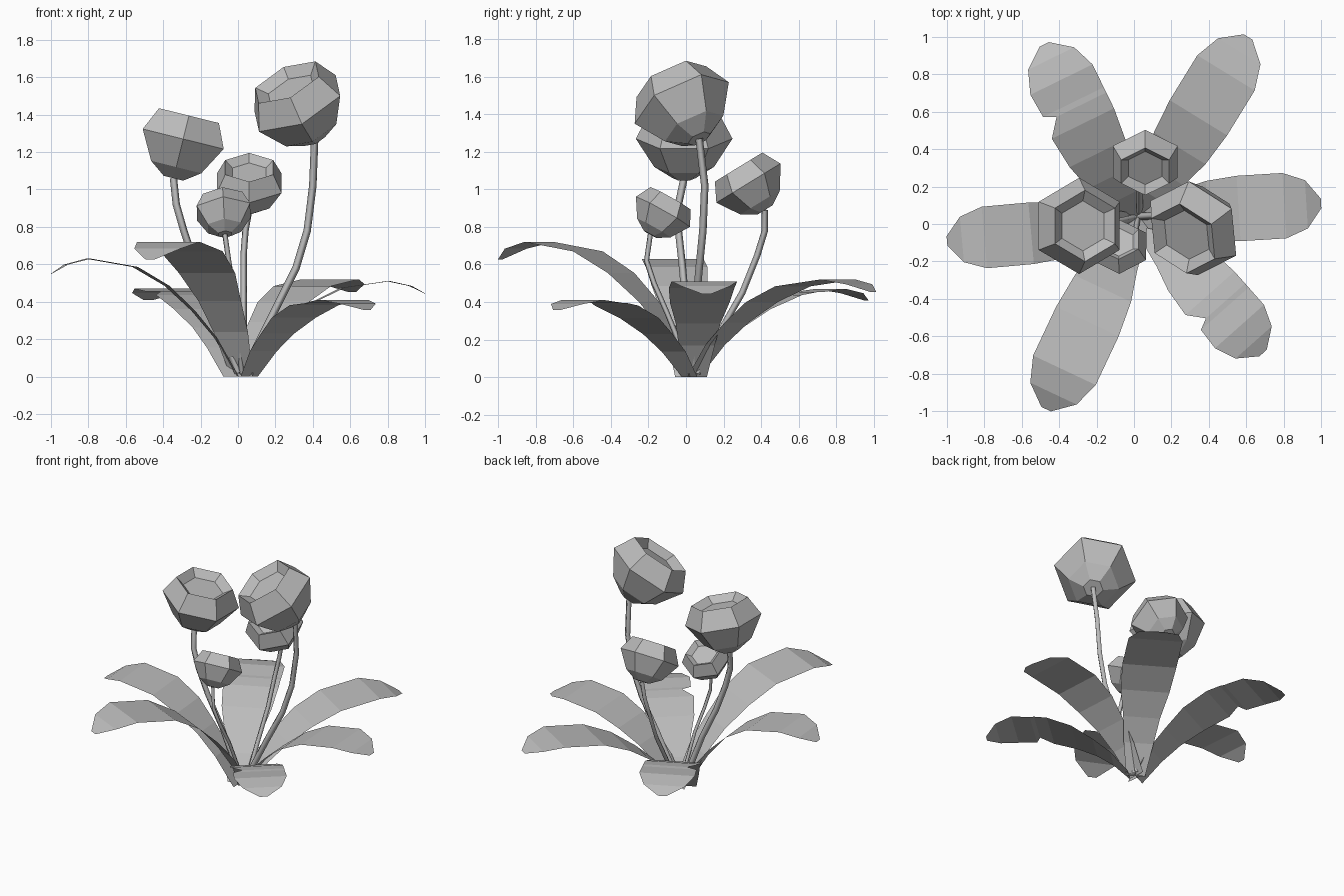
import bpy
import bmesh
import math
from mathutils import Vector

cube = bpy.data.objects.get("Cube")
if cube:
    bpy.data.objects.remove(cube, do_unlink=True)

# One neutral material for the whole plant
grey = bpy.data.materials.new("neutral_grey")
grey.use_nodes = True
colour = (0.5, 0.5, 0.5, 1)
grey.diffuse_color = colour
grey.node_tree.nodes["Principled BSDF"].inputs["Base Color"].default_value = colour


def finish(name, bm):
    mesh = bpy.data.meshes.new(name)
    bm.to_mesh(mesh)
    bm.free()
    mesh.materials.append(grey)
    obj = bpy.data.objects.new(name, mesh)
    bpy.context.collection.objects.link(obj)
    return obj


# Arching strap leaf: (distance, height, width) as fractions
ARCH = [(0, 0, .35), (.12, .33, .55), (.24, .56, .68), (.38, .77, .9),
        (.55, .93, 1), (.8, 1, 1), (.92, .95, .74), (1, .87, .15)]


def leaf(name, base, tip, height, width, torn_side=0):
    base, tip = Vector(base), Vector(tip)
    along = (tip - base).normalized()
    across = Vector((-along.y, along.x))
    rows = [(s, h, w, w) for s, h, w in ARCH]
    if torn_side:
        # a nick in one edge, just past the middle
        for s, w in ((.67, .95), (.64, .6)):
            left, right = (w, 1) if torn_side > 0 else (1, w)
            rows.insert(5, (s, .965, left, right))
    bm = bmesh.new()
    previous = None
    for s, h, left, right in rows:
        centre = base.lerp(tip, s)
        row = []
        for offset in (left, 0, -right):
            p = centre + across * offset * width / 2
            row.append(bm.verts.new((p.x, p.y, h * height)))
        if previous:
            for i in range(2):
                bm.faces.new((previous[i], previous[i + 1], row[i + 1], row[i]))
        previous = row
    bmesh.ops.recalc_face_normals(bm, faces=bm.faces)
    if sum(f.normal.z for f in bm.faces) < 0:
        bmesh.ops.reverse_faces(bm, faces=bm.faces)
    return finish(name, bm)


leaf("leaf_right", (0, 0), (-1, -.09), .63, .33)
leaf("leaf_left", (.02, .05), (1, .11), .51, .35)
leaf("leaf_back_left", (.02, .04), (.61, 1), .52, .36)
leaf("leaf_back_right", (-.02, .02), (-.48, .96), .47, .37, 1)
leaf("leaf_front_right", (.02, .05), (-.47, -.99), .72, .37)
leaf("leaf_front_left", (.06, .02), (.69, -.69), .41, .35, -1)

# Faceted cup flower: (radius, height) from the stem joint up and into the cup
CUP = [(.06, 0), (.155, .06), (.25, .21), (.185, .335), (.13, .29)]


def flower(name, joint, axis, size):
    turn = Vector((0, 0, 1)).rotation_difference(Vector(axis))
    bm = bmesh.new()
    rings = []
    for radius, h in CUP:
        ring = []
        for k in range(6):
            a = math.radians(30 + 60 * k)
            local = Vector((radius * math.cos(a), radius * math.sin(a), h)) * size
            ring.append(bm.verts.new(Vector(joint) + turn @ local))
        rings.append(ring)
    for low, high in zip(rings, rings[1:]):
        for k in range(6):
            n = (k + 1) % 6
            bm.faces.new((low[k], low[n], high[n], high[k]))
    bm.faces.new(rings[0][::-1])
    bm.faces.new(rings[-1])
    return finish(name, bm)


def stem(name, points, radius):
    curve = bpy.data.curves.new(name, "CURVE")
    curve.dimensions = "3D"
    curve.bevel_depth = radius
    curve.bevel_resolution = 0
    curve.use_fill_caps = True
    spline = curve.splines.new("POLY")
    spline.points.add(len(points) - 1)
    for point, co in zip(spline.points, points):
        point.co = (*co, 1)
    curve.materials.append(grey)
    obj = bpy.data.objects.new(name, curve)
    bpy.context.collection.objects.link(obj)
    # turn the swept tube into a mesh
    bpy.ops.object.select_all(action="DESELECT")
    obj.select_set(True)
    bpy.context.view_layer.objects.active = obj
    bpy.ops.object.convert(target="MESH")


# Stem path, flower axis, flower size, stem radius
PLANTS = {
    "left": ([(.03, .04, .02), (.2, .05, .36), (.31, .07, .58), (.37, .09, .78),
              (.4, .1, 1.02), (.41, .07, 1.27)], (-.4, -.4, .82), 1.1, .02),
    "right": ([(0, .03, .02), (-.13, 0, .38), (-.23, -.02, .6), (-.29, -.04, .78),
               (-.33, -.04, .92), (-.345, -.01, 1.06)], (.24, 0, .97), 1.03, .02),
    "front": ([(.02, .03, .02), (0, -.1, .34), (-.03, -.17, .5), (-.05, -.21, .62),
               (-.07, -.19, .76)], (-.05, .48, .86), .66, .014),
    "back": ([(.03, .06, .02), (.03, .18, .24), (.03, .3, .45), (.03, .38, .65),
              (.04, .42, .78), (.06, .42, .89)], (0, -.52, .85), .8, .017),
}
for side, (path, axis, size, radius) in PLANTS.items():
    stem("stem_" + side, path, radius)
    flower("flower_" + side, path[-1], axis, size)
